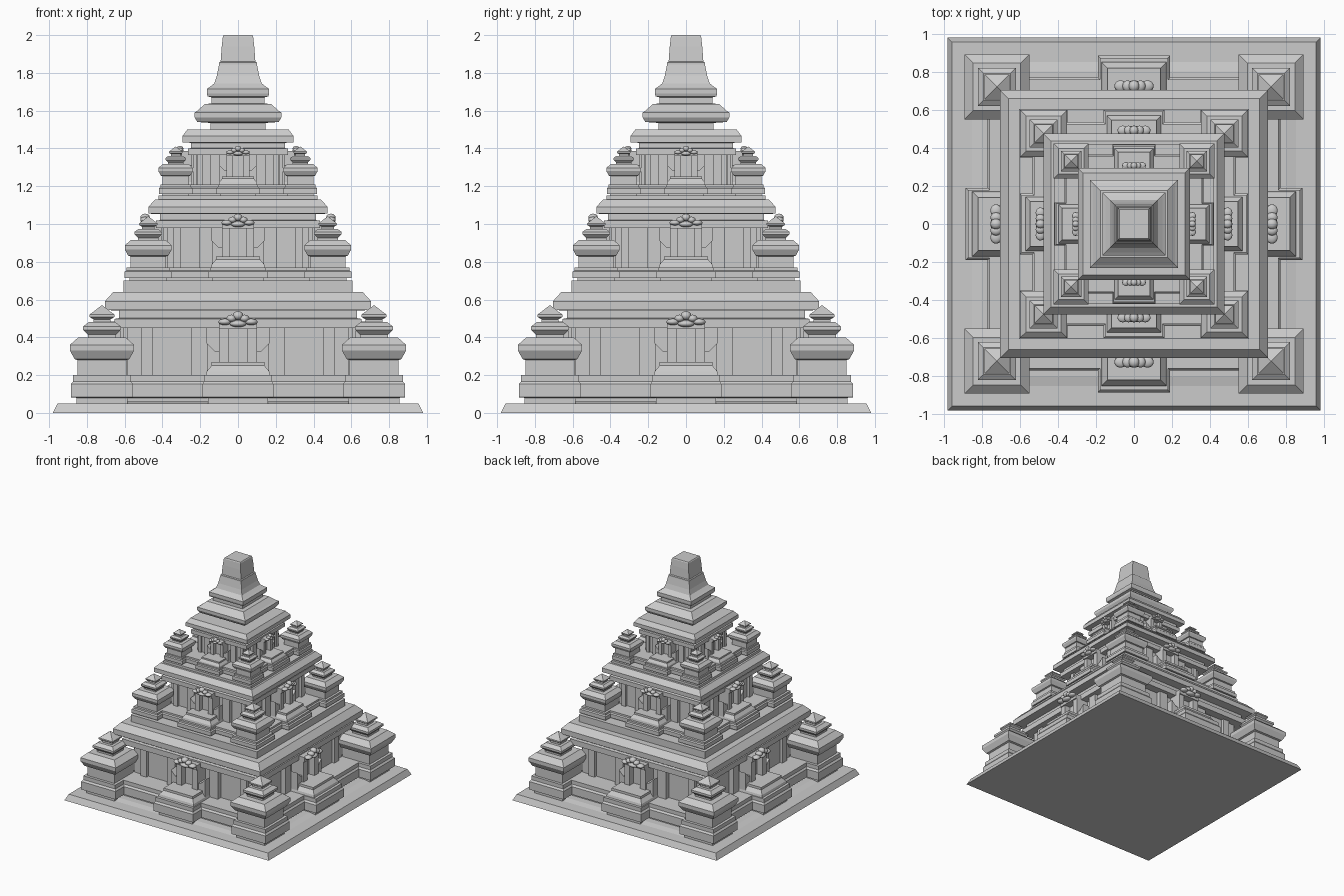
import bpy, bmesh, math
from mathutils import Matrix

if "Cube" in bpy.data.objects:
    bpy.data.objects.remove(bpy.data.objects["Cube"])


def link(name, bm, turns=1):
    """Make an object, repeated around the vertical axis."""
    bmesh.ops.recalc_face_normals(bm, faces=bm.faces)
    me = bpy.data.meshes.new(name)
    bm.to_mesh(me)
    bm.free()
    for i in range(turns):
        ob = bpy.data.objects.new(name, me)
        ob.rotation_euler.z = i * math.pi / 2
        bpy.context.collection.objects.link(ob)


def loft(bm, cx, cy, hx, hy, profile):
    """Stack of rectangles: profile holds (offset from half size, z)."""
    rings = []
    for d, z in profile:
        a, b = max(hx + d, 0.001), max(hy + d, 0.001)
        rings.append([bm.verts.new((cx + sx * a, cy + sy * b, z))
                      for sx, sy in ((-1, -1), (1, -1), (1, 1), (-1, 1))])
    for r, s in zip(rings, rings[1:]):
        for i in range(4):
            j = (i + 1) % 4
            bm.faces.new((r[i], r[j], s[j], s[i]))
    bm.faces.new(rings[0][::-1])
    bm.faces.new(rings[-1])


def block(bm, x0, x1, y0, y1, z0, z1):
    loft(bm, (x0 + x1) / 2, (y0 + y1) / 2, (x1 - x0) / 2, (y1 - y0) / 2, [(0, z0), (0, z1)])


def square(name, profile):
    bm = bmesh.new()
    loft(bm, 0, 0, 0, 0, profile)
    link(name, bm)


def plinth(z, top, n):
    p = top - z
    return [(-.03 * n, z), (-.03 * n, z + .2 * p), (0, z + .22 * p), (0, z + .68 * p),
            (-.012 * n, z + .78 * p), (-.012 * n, top)]


TURRET = [(.13, 0), (.13, .08), (.145, .085), (.17, .13), (.17, .16), (.125, .2), (.075, .2),
          (.075, .215), (.1, .24), (.1, .258), (.07, .28), (.045, .28), (.045, .295),
          (.066, .308), (.066, .32), (0, .37)]


def tier(tag, W, outer, recess, c, s, n, pz, pt, zc, zt):
    # stepped plinth and main wall
    bm = bmesh.new()
    loft(bm, 0, 0, recess, recess, plinth(pz, pt, n))
    link(tag + "_plinth", bm)
    wall = W - .12 * n
    square(tag + "_wall", [(wall, pt - .02), (wall, zc + .01)])

    # cornice and sloping roof
    h = zt - zc
    square(tag + "_cornice", [(W - .05 * n, zc), (W - .05 * n, zc + .25 * h), (W - .075 * n, zc + .27 * h),
                              (W - .075 * n, zc + .48 * h), (W, zc + .5 * h), (W, zc + .74 * h),
                              (W - .045 * n, zt)])

    # corner turrets
    bm = bmesh.new()
    half = outer - c
    loft(bm, -c, -c, half, half, plinth(pz, pt, n))
    loft(bm, -c, -c, 0, 0, [(r * s, pt + z * s) for r, z in TURRET])
    link(tag + "_corner_turret", bm, 4)

    # wall pilasters
    bm = bmesh.new()
    for sx in (-1, 1):
        for a, b, d in ((.165, .245, .04), (.45 / .705 * W / n, .51 / .705 * W / n, .025)):
            x0, x1 = sorted((sx * a * n, sx * b * n))
            block(bm, x0, x1, -wall - d * n, -wall + .01, pt - .01, zc + .01)
    link(tag + "_pilasters", bm, 4)

    # niche: projecting plinth, pedestal, jambs, buttresses
    bm = bmesh.new()
    back = wall - .02
    loft(bm, 0, -(outer + back) / 2, .19 * n, (outer - back) / 2, plinth(pz, pt, n))
    front = outer - .035 * n
    loft(bm, 0, -(front + back) / 2, .17 * n, (front - back) / 2,
         [(0, pt), (-.005 * n, pt + .02 * n), (-.03 * n, pt + .05 * n), (-.03 * n, pt + .07 * n)])
    face = W - .005
    block(bm, -.06 * n, .06 * n, -wall - .06 * n, -back, pt, zc + .01)
    for sx in (-1, 1):
        x0, x1 = sorted((sx * .05 * n, sx * .1 * n))
        block(bm, x0, x1, -face, -back, pt + .05 * n, zc + .02)
        prof = [(.095, 0), (.165, 0), (.165, .155), (.12, .1), (.12, .155), (.095, .155)]
        prof = [(.095, 0), (.165, 0), (.165, .17), (.12, .125), (.095, .125)]
        ends = [[bm.verts.new((sx * x * n, y, pt + z * n)) for x, z in prof]
                for y in (-face + .015 * n, -back)]
        bm.faces.new(ends[0])
        bm.faces.new(ends[1][::-1])
        for i in range(len(prof)):
            j = (i + 1) % len(prof)
            bm.faces.new((ends[0][i], ends[1][i], ends[1][j], ends[0][j]))
    block(bm, -.1 * n, .1 * n, -W - .005, -back, zc - .005, zc + .035 * n)
    link(tag + "_niche", bm, 4)

    # flower ornament over the niche
    bm = bmesh.new()
    zo = pt + .29 * n
    for x, z, rx, rz in ((0, .025, .028, .024), (-.035, .01, .026, .02), (.035, .01, .026, .02),
                         (-.07, -.008, .034, .017), (.07, -.008, .034, .017), (0, -.018, .045, .018)):
        m = Matrix.Translation((x * n, -W - .02 * n, zo + z * n)) @ Matrix.Diagonal((rx * n, .03 * n, rz * n, 1))
        bmesh.ops.create_uvsphere(bm, u_segments=12, v_segments=8, radius=1, matrix=m)
    for f in bm.faces:
        f.smooth = True
    link(tag + "_flower", bm, 4)


# ground slab
square("base_slab", [(.98, 0), (.955, .05), (.85, .05), (.8, .06)])

# three shrinking storeys and the steps between them
tier("lower", .705, .885, .77, .72, 1, 1, .05, .2, .45, .64)
square("middle_step", [(.605, .63), (.605, .70)])
tier("middle", .475, .60, .535, .475, .73, .84, .70, .77, .98, 1.13)
square("upper_step", [(.42, 1.12), (.42, 1.15)])
tier("upper", .295, .418, .365, .33, .54, .6, 1.145, 1.21, 1.365, 1.50)

# crown
square("crown", [(.145, 1.49), (.145, 1.535), (.215, 1.54), (.23, 1.565), (.23, 1.59), (.215, 1.6),
                 (.175, 1.635), (.14, 1.638), (.14, 1.67), (.16, 1.675), (.165, 1.69), (.165, 1.715),
                 (.15, 1.725), (.125, 1.745), (.112, 1.785), (.1, 1.845), (.1, 1.855), (.092, 1.86),
                 (.086, 1.94), (.08, 1.993), (.075, 2.0)])
